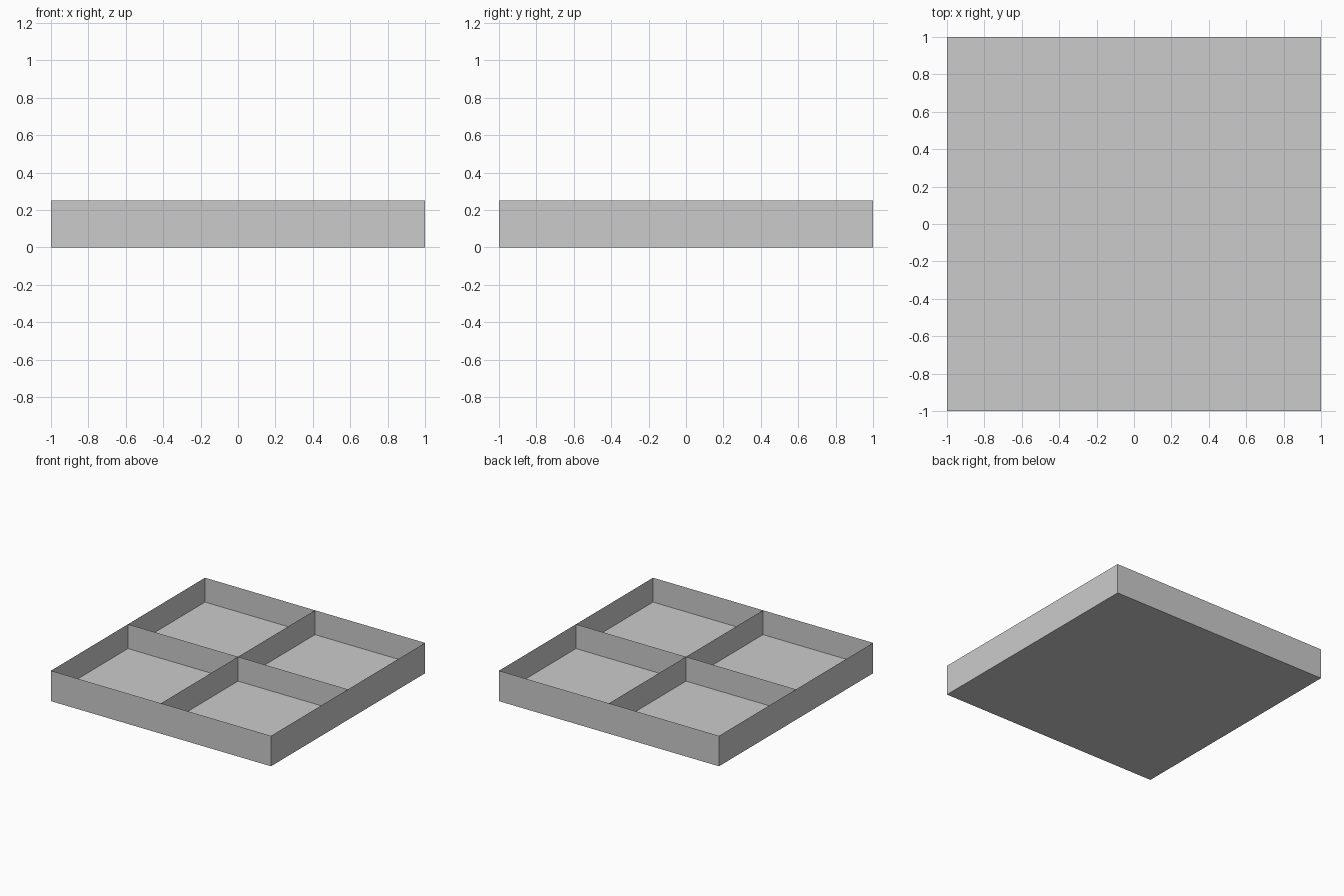
import bpy
from math import pi
from mathutils import Matrix, Vector

HALF = 1.0      # half width of the square tray
HEIGHT = 0.25   # rim height
FLOOR = 0.05    # height of the compartment floor

cube = bpy.data.objects.get("Cube")
if cube:
    bpy.data.objects.remove(cube, do_unlink=True)

# One plain grey for the whole tray
grey = bpy.data.materials.new("light grey")
grey.use_nodes = True
colour = (0.6, 0.6, 0.6, 1)
grey.diffuse_color = colour
grey.node_tree.nodes["Principled BSDF"].inputs["Base Color"].default_value = colour


def sheet(name, corners):
    """Add a single flat panel with the given corners."""
    mesh = bpy.data.meshes.new(name)
    mesh.from_pydata(corners, [], [range(len(corners))])
    mesh.materials.append(grey)
    obj = bpy.data.objects.new(name, mesh)
    bpy.context.collection.objects.link(obj)
    return obj


def wall(name, turn, offset, bottom):
    """Add an upright panel facing -y at the offset, turned about z."""
    spin = Matrix.Rotation(turn, 3, "Z")
    ends = [(-HALF, bottom), (HALF, bottom), (HALF, HEIGHT), (-HALF, HEIGHT)]
    return sheet(name, [spin @ Vector((x, -offset, z)) for x, z in ends])


# Base: underside and raised compartment floor
square = [(-HALF, -HALF), (HALF, -HALF), (HALF, HALF), (-HALF, HALF)]
sheet("underside", [(x, y, 0) for x, y in reversed(square)])
sheet("compartment_floor", [(x, y, FLOOR) for x, y in square])

# Four outer walls
for i, side in enumerate(("front", "left", "back", "right")):
    wall(side + "_wall", i * pi / 2, HALF, 0)

# Crossed dividers making four compartments
wall("cross_divider", 0, 0, FLOOR)
wall("lengthwise_divider", pi / 2, 0, FLOOR)
